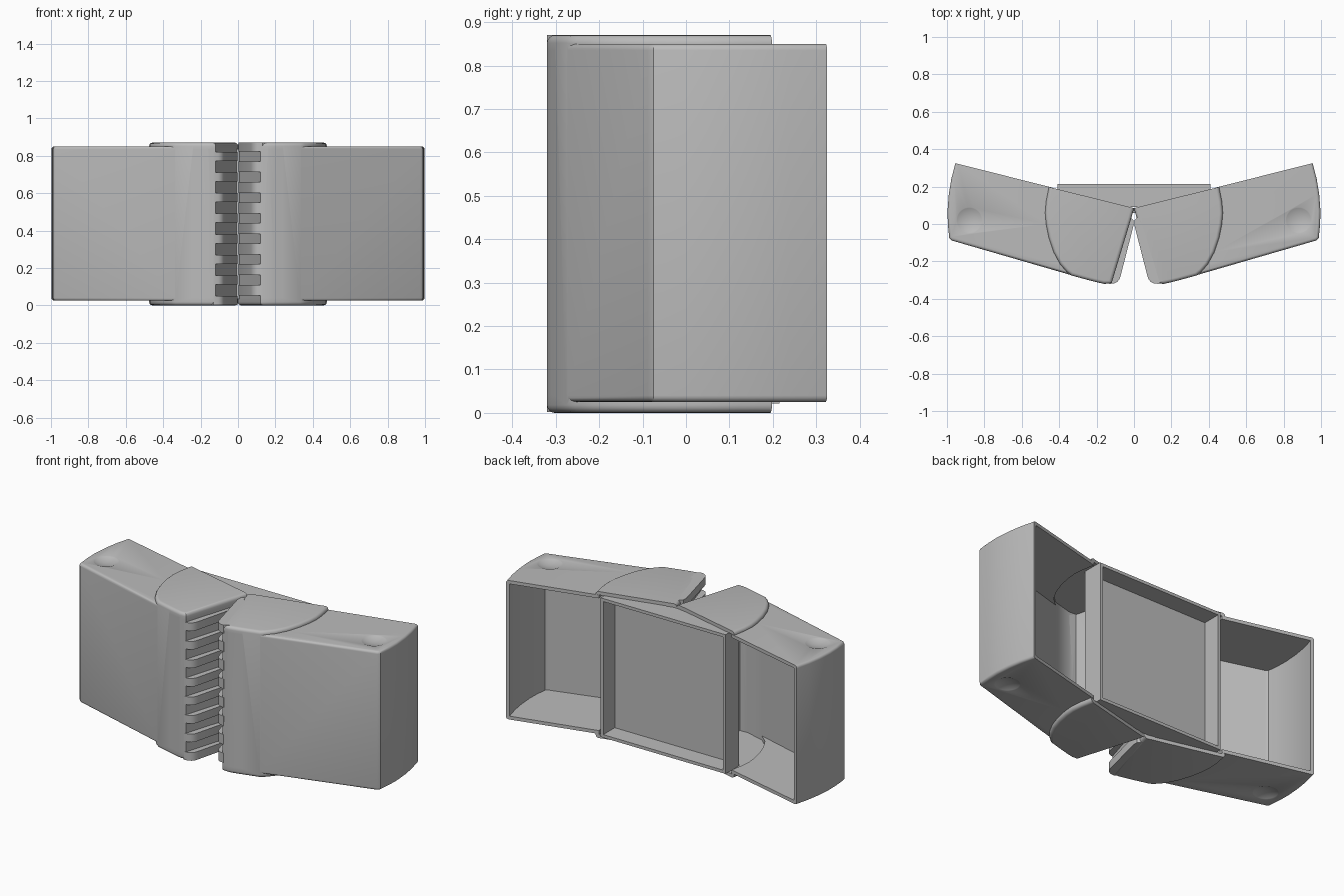
import bpy, bmesh, math

if "Cube" in bpy.data.objects:
    bpy.data.objects.remove(bpy.data.objects["Cube"])

grey = bpy.data.materials.new("warm_grey")
grey.diffuse_color = (0.5, 0.5, 0.5, 1)
grey.use_nodes = True
grey.node_tree.nodes["Principled BSDF"].inputs["Base Color"].default_value = grey.diffuse_color


def prism(name, pts, z0, z1, side=1, bevel=0.0):
    """Extrude an xy profile from z0 to z1; side=-1 mirrors it in x.
    The rims are rounded everywhere but on the open back edge."""
    bm = bmesh.new()
    base = bm.faces.new([bm.verts.new((x * side, y, z0)) for x, y in pts])
    top = bmesh.ops.extrude_face_region(bm, geom=[base])["geom"]
    for v in top:
        if isinstance(v, bmesh.types.BMVert):
            v.co.z = z1
    bmesh.ops.recalc_face_normals(bm, faces=bm.faces)
    if bevel:
        def at_back(v):
            return v.co.y > 0.055 + 0.25 * abs(v.co.x)
        rim = [e for e in bm.edges
               if abs(e.verts[0].co.z - e.verts[1].co.z) < 1e-5
               and not all(at_back(v) for v in e.verts)]
        bmesh.ops.bevel(bm, geom=rim, offset=bevel, segments=4, profile=0.5, affect='EDGES')
    me = bpy.data.meshes.new(name)
    bm.to_mesh(me)
    bm.free()
    ob = bpy.data.objects.new(name, me)
    me.materials.append(grey)
    bpy.context.collection.objects.link(ob)
    return ob


def boolean(ob, other, op):
    """Apply a boolean and remove the helper object."""
    mod = ob.modifiers.new("bool", 'BOOLEAN')
    mod.operation, mod.solver, mod.object = op, 'EXACT', other
    other.hide_render = True
    bpy.context.view_layer.objects.active = ob
    bpy.ops.object.modifier_apply(modifier=mod.name)
    bpy.data.objects.remove(other)


def smooth(ob):
    bpy.ops.object.select_all(action='DESELECT')
    ob.select_set(True)
    bpy.context.view_layer.objects.active = ob
    bpy.ops.object.shade_smooth_by_angle(angle=math.radians(32))


# Profiles for the right half, seen from above
nose = [(0.0, 0.085), (0.015, 0.03), (0.12, -0.318), (0.16, -0.32), (0.2, -0.311), (0.24, -0.301)]
outer_arc = [(0.975, -0.088), (0.988, -0.075), (0.995, 0.0), (0.997, 0.07),
             (0.99, 0.16), (0.977, 0.24), (0.955, 0.325)]
body_profile = nose + outer_arc
cap_arc = [(0.335, -0.275), (0.36, -0.255), (0.395, -0.215), (0.43, -0.15), (0.455, -0.075),
           (0.47, 0.0), (0.475, 0.06), (0.47, 0.12), (0.455, 0.198)]
cap_profile = nose + cap_arc
body_hollow = [(0.06, 0.5), (0.06, 0.05), (0.155, -0.285), (0.2, -0.288), (0.955, -0.072),
               (0.968, -0.06), (0.975, 0.0), (0.977, 0.07), (0.97, 0.16), (0.957, 0.24),
               (0.935, 0.32), (0.93, 0.5)]
cap_hollow = [(0.06, 0.5), (0.06, 0.05), (0.155, -0.285), (0.2, -0.288), (0.32, -0.255),
              (0.375, -0.205), (0.41, -0.14), (0.435, -0.07), (0.45, 0.0), (0.455, 0.06),
              (0.45, 0.12), (0.435, 0.2), (0.43, 0.5)]
tooth_profile = [(0.022, 0.04), (0.003, 0.02), (0.003, -0.01), (0.07, -0.272), (0.076, -0.292),
                 (0.088, -0.308), (0.105, -0.317), (0.13, -0.32), (0.16, -0.3)]

for side, label in ((1, "right"), (-1, "left")):
    # Hollow half shell with raised round-ended caps above and below
    shell = prism(label + "_shell", body_profile, 0.025, 0.85, side, 0.015)
    boolean(shell, prism("cap", cap_profile, 0.0, 0.87, side, 0.018), 'UNION')
    boolean(shell, prism("hollow", body_hollow, 0.045, 0.83, side), 'DIFFERENCE')
    boolean(shell, prism("cap_hollow", cap_hollow, 0.02, 0.85, side), 'DIFFERENCE')

    # Shallow finger dimples near the outer ends
    for z in (0.85 + 0.155, 0.025 - 0.155):
        bpy.ops.mesh.primitive_uv_sphere_add(segments=64, ring_count=48, radius=0.17,
                                             location=(0.88 * side, 0.02, z))
        ball = bpy.context.object
        ball.data.materials.append(grey)
        boolean(shell, ball, 'DIFFERENCE')
    smooth(shell)

    # Interlocking teeth on the folding edge, staggered between halves
    for k in range(8):
        z0 = 0.05 + 0.11 * k if side == 1 else 0.11 * k
        z1 = min(z0 + (0.06 if side == 1 else 0.05), 0.87)
        tooth = prism(f"{label}_tooth_{k + 1}", tooth_profile, z0 + 0.002, z1, side)
        smooth(tooth)

# Centre tray, open to the back and set into both shells
tray = prism("centre_tray", [(-0.41, 0.09), (0.41, 0.09), (0.41, 0.215), (-0.41, 0.215)], 0.022, 0.848)
boolean(tray, prism("tray_hollow", [(-0.393, 0.107), (0.393, 0.107), (0.393, 0.4), (-0.393, 0.4)],
                    0.04, 0.83), 'DIFFERENCE')

# Hinge pin between the halves
bpy.ops.mesh.primitive_cylinder_add(vertices=24, radius=0.014, depth=0.8, location=(0, 0.072, 0.435))
pin = bpy.context.object
pin.name = "hinge_pin"
pin.data.materials.append(grey)
smooth(pin)
